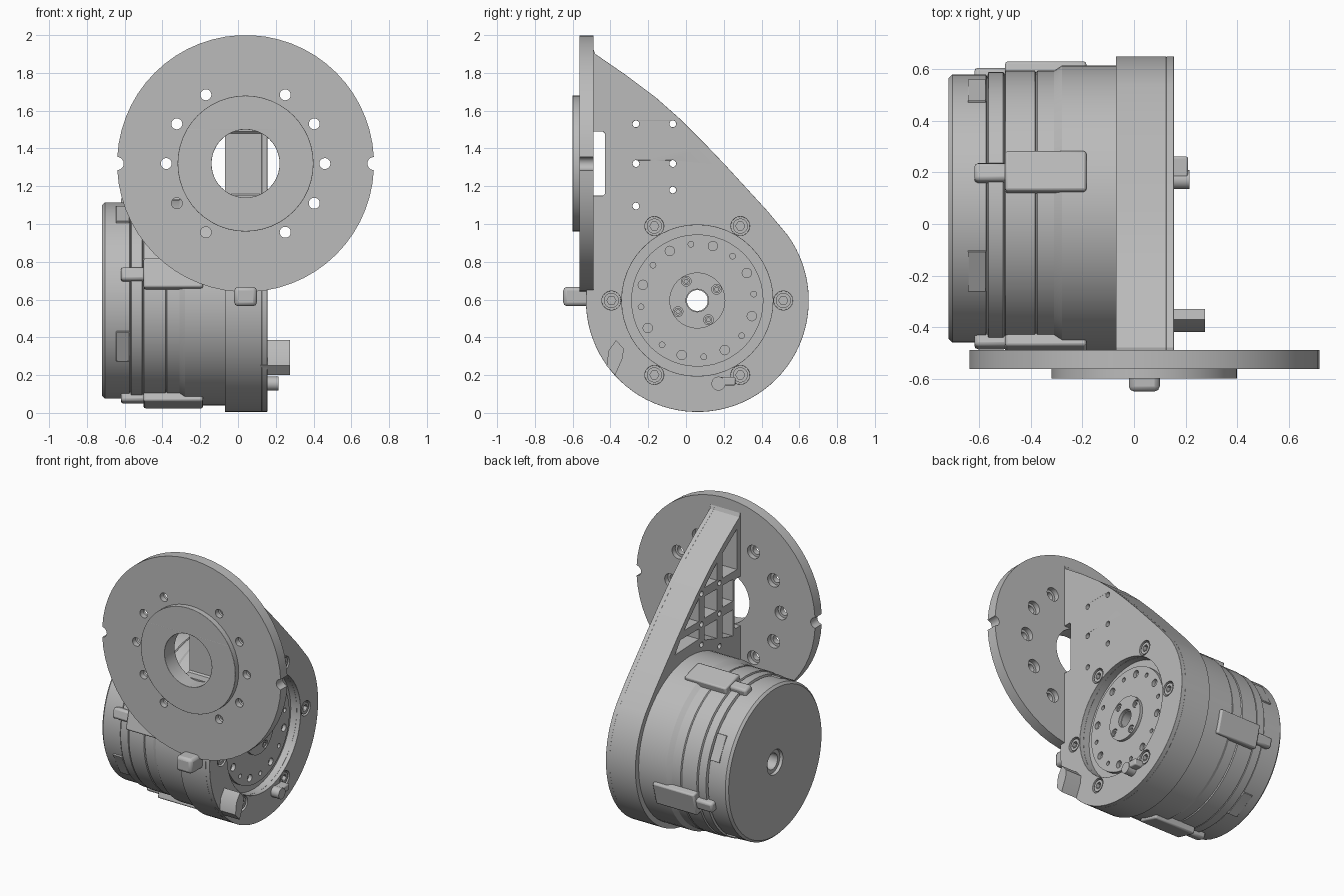
import bpy, bmesh, math
from mathutils import Matrix, Vector

cube = bpy.data.objects.get("Cube")
if cube:
    bpy.data.objects.remove(cube)

grey = bpy.data.materials.new("machined_grey")
grey.use_nodes = True
grey.diffuse_color = (0.5, 0.5, 0.5, 1)
grey.node_tree.nodes["Principled BSDF"].inputs["Base Color"].default_value = (0.5, 0.5, 0.5, 1)

CY, CZ = 0.06, 0.595      # motor axis, runs along x
DX, DZ = 0.04, 1.32       # mounting disc axis, runs along y
ALONG_X = Matrix(((0, 0, 1, 0), (1, 0, 0, 0), (0, 1, 0, 0), (0, 0, 0, 1)))
ALONG_Y = Matrix(((1, 0, 0, 0), (0, 0, -1, 0), (0, 1, 0, 0), (0, 0, 0, 1)))


def finish(ob, bevel=0):
    ob.data.materials.clear()
    ob.data.materials.append(grey)
    bpy.ops.object.select_all(action="DESELECT")
    bpy.context.view_layer.objects.active = ob
    ob.select_set(True)
    if bevel:
        mod = ob.modifiers.new("edge", "BEVEL")
        mod.width = bevel
        mod.segments = 2
        mod.limit_method = "ANGLE"
        mod.angle_limit = math.radians(50)
    bpy.ops.object.shade_smooth_by_angle(angle=math.radians(30))
    return ob


def arc(a, b, r, start=0, end=360, n=48):
    full = end - start == 360
    steps = n if full else n - 1
    angles = [math.radians(start + (end - start) * i / steps) for i in range(n)]
    return [(a + r * math.cos(t), b + r * math.sin(t)) for t in angles]


def polar(a, b, r, deg):
    t = math.radians(deg)
    return a + r * math.cos(t), b + r * math.sin(t)


def plate(name, loops, lo, hi, frame, bevel=0):
    """Extrude an outline with holes between two heights along the frame's axis."""
    cu = bpy.data.curves.new(name, "CURVE")
    cu.dimensions = "2D"
    cu.fill_mode = "BOTH"
    cu.extrude = (hi - lo) / 2
    for loop in loops:
        sp = cu.splines.new("POLY")
        sp.points.add(len(loop) - 1)
        for p, (a, b) in zip(sp.points, loop):
            p.co = (a, b, 0, 1)
        sp.use_cyclic_u = True
    ob = bpy.data.objects.new(name, cu)
    bpy.context.collection.objects.link(ob)
    bpy.ops.object.select_all(action="DESELECT")
    bpy.context.view_layer.objects.active = ob
    ob.select_set(True)
    bpy.ops.object.convert(target="MESH")
    ob = bpy.context.view_layer.objects.active
    bm = bmesh.new()
    bm.from_mesh(ob.data)
    bmesh.ops.remove_doubles(bm, verts=bm.verts, dist=1e-5)
    bmesh.ops.transform(bm, matrix=frame @ Matrix.Translation((0, 0, (lo + hi) / 2)), verts=bm.verts)
    bmesh.ops.recalc_face_normals(bm, faces=bm.faces)
    bm.to_mesh(ob.data)
    bm.free()
    return finish(ob, bevel)


def lathe(name, profile, steps=64):
    """Spin a closed (x, radius) profile about the motor axis."""
    bm = bmesh.new()
    vs = [bm.verts.new((x, CY, CZ + r)) for x, r in profile]
    es = [bm.edges.new((v, vs[i - 1])) for i, v in enumerate(vs)]
    bmesh.ops.spin(bm, geom=vs + es, cent=(0, CY, CZ), axis=(1, 0, 0),
                   angle=math.tau, steps=steps, use_merge=True)
    bmesh.ops.remove_doubles(bm, verts=bm.verts, dist=1e-5)
    bmesh.ops.recalc_face_normals(bm, faces=bm.faces)
    me = bpy.data.meshes.new(name)
    bm.to_mesh(me)
    bm.free()
    ob = bpy.data.objects.new(name, me)
    bpy.context.collection.objects.link(ob)
    return finish(ob)


def box(name, lo, hi, turn=0, bevel=0.01):
    """Box given by corners; turn swings it about the motor axis."""
    lo, hi = Vector(lo), Vector(hi)
    bm = bmesh.new()
    bmesh.ops.create_cube(bm, size=1)
    pivot = Vector((0, CY, CZ))
    m = (Matrix.Translation(pivot) @ Matrix.Rotation(math.radians(turn), 4, "X")
         @ Matrix.Translation((lo + hi) / 2 - pivot) @ Matrix.Diagonal((*(hi - lo), 1)))
    bmesh.ops.transform(bm, matrix=m, verts=bm.verts)
    me = bpy.data.meshes.new(name)
    bm.to_mesh(me)
    bm.free()
    ob = bpy.data.objects.new(name, me)
    bpy.context.collection.objects.link(ob)
    return finish(ob, bevel)


# Mounting disc: notched rim, bolt holes counterbored from behind
rim = (arc(DX, DZ, 0.68, 3, 177, 30) + arc(DX - 0.68, DZ, 0.035, 80, -80, 9)
       + arc(DX, DZ, 0.68, 183, 357, 30) + arc(DX + 0.68, DZ, 0.035, 260, 100, 9))
bolts = [polar(DX, DZ, 0.42, a) for a in range(0, 360, 30) if a not in (90, 270)]
bore = arc(DX, DZ, 0.18)
plate("disc_front", [rim, bore] + [arc(*b, 0.029, n=20) for b in bolts], 0.525, 0.563, ALONG_Y)
plate("disc_back", [rim, bore] + [arc(*b, 0.046, n=20) for b in bolts], 0.49, 0.525, ALONG_Y)
plate("disc_boss", [arc(DX, DZ, 0.36), bore], 0.56, 0.6, ALONG_Y, 0.008)

# Teardrop bracket with a slot behind the bore
outline = arc(CY, CZ, 0.59, 36, -198, 56) + [
    (-0.5, 0.8), (-0.5, 1.15), (-0.44, 1.15), (-0.43, 1.16), (-0.43, 1.48), (-0.44, 1.49),
    (-0.5, 1.49), (-0.5, 1.95), (-0.48, 1.9), (-0.32, 1.79), (-0.16, 1.67), (-0.03, 1.555),
    (0.1, 1.425), (0.21, 1.31), (0.32, 1.19), (0.43, 1.07)]
opening = arc(CY, CZ, 0.4)
pins = [(-0.265, 1.53), (-0.07, 1.53), (-0.265, 1.32), (-0.07, 1.32), (-0.07, 1.18), (-0.265, 1.095)]
pin_holes = [arc(*p, 0.018, n=14) for p in pins]
screws = [polar(CY, CZ, 0.455, a) for a in range(0, 360, 60)]
plate("bracket_web", [outline, opening] + pin_holes + [arc(*s, 0.05, n=24) for s in screws],
      0.125, 0.155, ALONG_X, 0.005)

# Ribbed rear layer: pockets between the ribs
pockets = [
    [(-0.455, 1.55), (-0.295, 1.55), (-0.295, 1.72), (-0.455, 1.83)],
    [(-0.41, 1.35), (-0.295, 1.35), (-0.295, 1.5), (-0.41, 1.5)],
    [(-0.41, 1.11), (-0.295, 1.14), (-0.295, 1.29), (-0.41, 1.29)],
    [(-0.235, 1.56), (-0.1, 1.56), (-0.235, 1.68)],
    [(-0.235, 1.35), (-0.1, 1.35), (-0.1, 1.5), (-0.235, 1.5)],
    [(-0.235, 1.16), (-0.1, 1.2), (-0.1, 1.29), (-0.235, 1.29)],
    [(-0.04, 1.35), (0.12, 1.35), (-0.04, 1.51)],
    [(-0.04, 1.23), (0.22, 1.22), (0.16, 1.3), (-0.04, 1.3)]]
plate("bracket_ribs", [outline, opening] + pin_holes + pockets, -0.07, 0.125, ALONG_X)
for s in screws:
    plate("bracket_screw", [arc(*s, 0.04, n=20), arc(*s, 0.024, n=6)], 0.12, 0.15, ALONG_X)

# Motor and gearbox housing with a through bore
lathe("motor_housing", [
    (-0.72, 0.505), (-0.705, 0.52), (-0.575, 0.52), (-0.57, 0.512), (-0.565, 0.53),
    (-0.508, 0.53), (-0.503, 0.522), (-0.498, 0.535), (-0.385, 0.535), (-0.38, 0.528),
    (-0.375, 0.535), (-0.31, 0.535), (-0.28, 0.555), (-0.068, 0.555), (-0.068, 0.403),
    (0.08, 0.403), (0.08, 0.055), (-0.7, 0.055), (-0.7, 0.08), (-0.72, 0.085)])

# Output flange: alternating large and small holes, hub with four screws
ring = [arc(*polar(CY, CZ, 0.3, 6.5 + 22.5 * i), 0.025 if i % 2 else 0.015, n=16) for i in range(16)]
plate("output_flange", [arc(CY, CZ, 0.35), arc(CY, CZ, 0.055)] + ring, 0.075, 0.105, ALONG_X)
hub_screws = [polar(CY, CZ, 0.118, a) for a in (30, 120, 210, 300)]
plate("output_hub", [arc(CY, CZ, 0.148), arc(CY, CZ, 0.06, n=32)]
      + [arc(*s, 0.026, n=16) for s in hub_screws], 0.1, 0.125, ALONG_X)
for s in hub_screws:
    plate("hub_screw", [arc(*s, 0.02, n=16), arc(*s, 0.011, n=6)], 0.1, 0.12, ALONG_X)

# Four clamp lugs, pins and shallow cap plates around the housing
for turn in range(-15, 345, 90):
    box("clamp_lug", (-0.5, CY - 0.08, CZ + 0.48), (-0.185, CY + 0.08, CZ + 0.572), turn)
    box("clamp_pin", (-0.62, CY - 0.036, CZ + 0.48), (-0.49, CY + 0.036, CZ + 0.56), turn, 0.015)
    box("cap_plate", (-0.645, CY - 0.088, CZ + 0.48), (-0.575, CY + 0.088, CZ + 0.522), turn + 43, 0.002)

# Stops that stand out from the bracket
leaf = [(-0.37, 0.385), (-0.33, 0.34), (-0.335, 0.29), (-0.375, 0.2), (-0.42, 0.25), (-0.41, 0.33)]
plate("side_stop", [leaf], 0.12, 0.275, ALONG_X)
plate("locating_pin", [arc(0.172, 0.155, 0.037, n=24)], 0.075, 0.215, ALONG_X)
box("locating_tab", (0.1, 0.18, 0.145), (0.21, 0.262, 0.19), 0, 0.008)
box("front_stop", (-0.02, -0.65, 0.565), (0.1, -0.48, 0.667), 0, 0.02)
